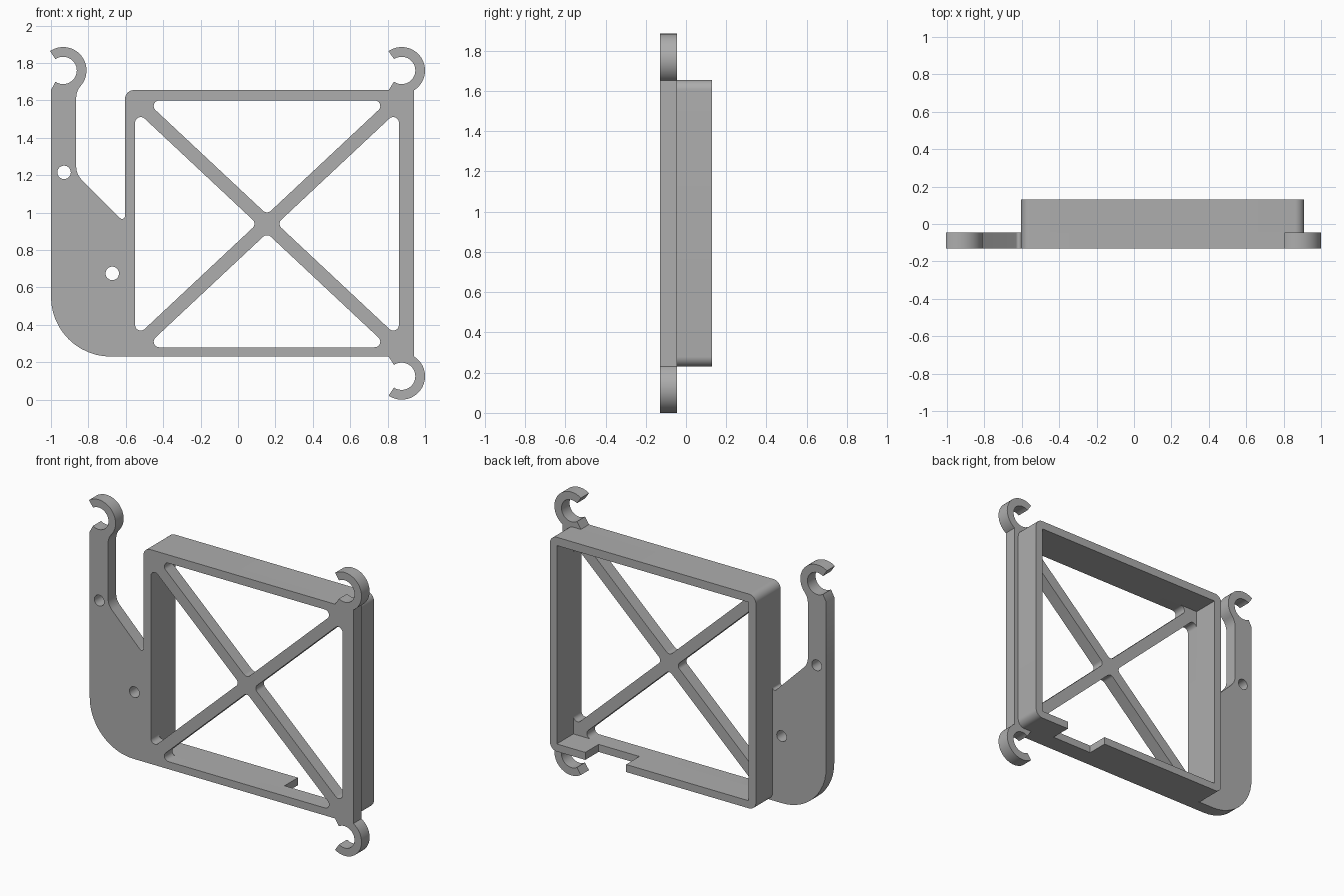
import bpy, bmesh
from math import sin, cos, tan, radians, pi
from mathutils import Vector, Matrix

cube = bpy.data.objects.get("Cube")
if cube:
    bpy.data.objects.remove(cube, do_unlink=True)

grey = bpy.data.materials.new("plain grey")
grey.use_nodes = True
grey.diffuse_color = (0.42, 0.42, 0.42, 1)
grey.node_tree.nodes["Principled BSDF"].inputs["Base Color"].default_value = grey.diffuse_color


def arc(cx, cz, r, start, end, steps=32):
    """Points on an arc, angles in degrees."""
    angles = [radians(start + (end - start) * i / steps) for i in range(steps + 1)]
    return [(cx + r * cos(a), cz + r * sin(a)) for a in angles]


def rounded(corners):
    """Outline from (x, z) or (x, z, fillet radius) corners."""
    out = []
    for i, c in enumerate(corners):
        p = Vector(c[:2])
        if len(c) < 3:
            out.append(p)
            continue
        a = (Vector(corners[i - 1][:2]) - p).normalized()
        b = (Vector(corners[(i + 1) % len(corners)][:2]) - p).normalized()
        half = a.angle(b) / 2
        centre = p + (a + b).normalized() * c[2] / sin(half)
        start = p + a * c[2] / tan(half) - centre
        sweep = pi - 2 * half
        turn = sweep if a.x * b.y - a.y * b.x < 0 else -sweep
        steps = 12
        for k in range(steps + 1):
            out.append(centre + Matrix.Rotation(turn * k / steps, 2) @ start)
    return out


def slab(name, outlines, front, back):
    """Extrude outlines (inner ones become holes) between two depths."""
    curve = bpy.data.curves.new(name, 'CURVE')
    curve.dimensions = '2D'
    curve.fill_mode = 'BOTH'
    curve.extrude = (back - front) / 2
    for pts in outlines:
        spline = curve.splines.new('POLY')
        spline.points.add(len(pts) - 1)
        for sp, p in zip(spline.points, pts):
            sp.co = (p[0], p[1], 0, 1)
        spline.use_cyclic_u = True
    obj = bpy.data.objects.new(name, curve)
    bpy.context.collection.objects.link(obj)
    bpy.ops.object.select_all(action='DESELECT')
    bpy.context.view_layer.objects.active = obj
    obj.select_set(True)
    bpy.ops.object.convert(target='MESH')
    obj = bpy.context.view_layer.objects.active
    obj.data.transform(Matrix.Translation((0, (front + back) / 2, 0)) @ Matrix.Rotation(pi / 2, 4, 'X'))
    bm = bmesh.new()
    bm.from_mesh(obj.data)
    bmesh.ops.remove_doubles(bm, verts=bm.verts, dist=0.0002)
    bmesh.ops.recalc_face_normals(bm, faces=bm.faces)
    bm.to_mesh(obj.data)
    bm.free()
    obj.data.materials.clear()
    obj.data.materials.append(grey)
    return obj


def finish(obj):
    bpy.ops.object.select_all(action='DESELECT')
    bpy.context.view_layer.objects.active = obj
    obj.select_set(True)
    bpy.ops.object.shade_smooth_by_angle(angle=radians(30))


FRONT, MID, BACK = -0.13, -0.045, 0.13
L, R, B, T = -0.55, 0.86, 0.28, 1.60            # inner opening
OL, OR, OB, OT = -0.605, 0.91, 0.23, 1.655      # frame outside
HOOK, BORE, GAP = 0.125, 0.073, 124             # hook radii and half opening angle

# Plate outline with three open hooks
hook_x, hook_z = 0.875, 1.76
outline = [(-1, OB, 0.32), (-1, OT)]
outline += arc(-0.935, hook_z, BORE, -GAP, GAP)
outline += arc(-0.935, hook_z, HOOK, GAP, -40)
outline += [(-0.865, 1.649, 0.1), (-0.865, 1.205, 0.1), (OL, 0.945, 0.015), (OL, OT, 0.05), (0.805, OT)]
outline += arc(hook_x, hook_z, BORE, -GAP, GAP)
outline += arc(hook_x, hook_z, HOOK, GAP, -58.7)
outline += arc(hook_x, HOOK, HOOK, 58.7, -GAP)
outline += arc(hook_x, HOOK, BORE, -GAP, GAP)
outline += [(0.805, OB)]

# Four triangular windows between the crossed braces
cx, cz = (L + R) / 2, (B + T) / 2
slope = (T - B) / (R - L)
dz, r = 0.05, 0.03
dx = dz / slope
windows = []
for s, x, z in ((-1, L, T), (1, R, B)):
    windows.append([(x, B + dz, r), (cx + s * dx, cz, r), (x, T - dz, r)])
    windows.append([(L + dx, z, r), (cx, cz - s * dz, r), (R - dx, z, r)])

# Screw holes in the arm
holes = [arc(x, z, 0.036, 0, 348.75, 31) for x, z in ((-0.93, 1.215), (-0.672, 0.675))]

plate = slab("hooked_plate", [rounded(outline)] + [rounded(w) for w in windows] + holes, FRONT, MID)
finish(plate)

# Rectangular rim behind the plate
rim = slab("rear_frame", [
    rounded([(OL, OB, 0.05), (OL, OT, 0.05), (OR, OT, 0.05), (OR, OB, 0.05)]),
    [(L, B), (L, T), (R, T), (R, B)]], MID, BACK)

# Notch in the bottom wall
cutter = slab("notch_cutter", [[(0.35, 0.1), (0.35, 0.4), (0.65, 0.4), (0.65, 0.1)]], -0.01, 0.3)
cutter.hide_render = True
mod = rim.modifiers.new("notch", 'BOOLEAN')
mod.operation = 'DIFFERENCE'
mod.solver = 'EXACT'
mod.object = cutter
bpy.context.view_layer.objects.active = rim
bpy.ops.object.modifier_apply(modifier=mod.name)
bpy.data.objects.remove(cutter, do_unlink=True)
finish(rim)
